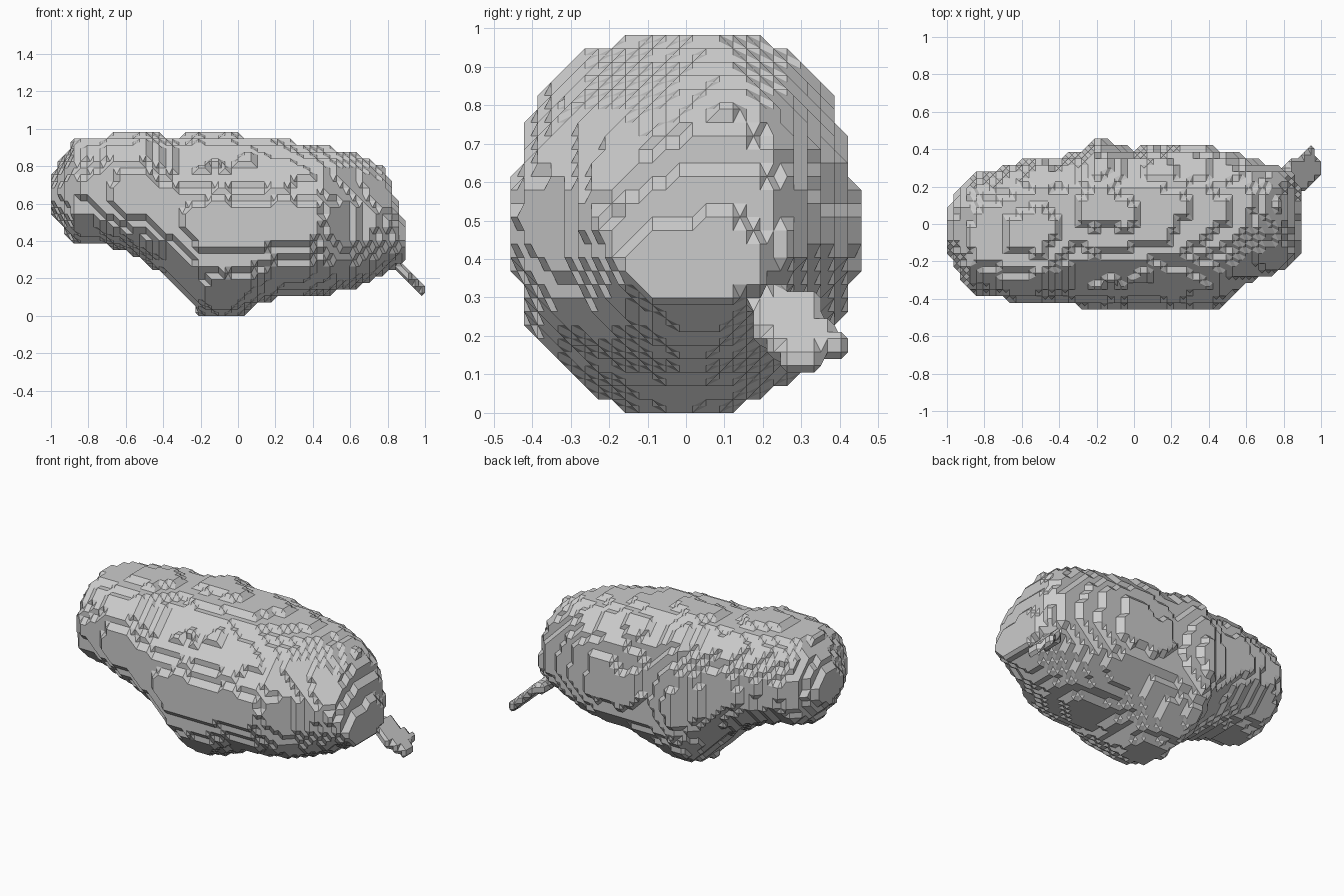
import bpy, bmesh, math
from itertools import product
from mathutils import Vector, noise

if "Cube" in bpy.data.objects:
    bpy.data.objects.remove(bpy.data.objects["Cube"])

H = 2 / 57                     # cell size
NX, NY, NZ = 57, 26, 28

# stations along the body: x, z low, z high, y front, y back
STATIONS = [
    (-1.00, .57, .73, -.14, .08), (-.96, .51, .81, -.20, .13), (-.92, .44, .88, -.29, .21),
    (-.87, .39, .94, -.37, .26), (-.76, .39, .96, -.38, .28), (-.62, .35, .97, -.42, .33),
    (-.50, .29, .98, -.42, .36), (-.40, .22, .96, -.42, .36), (-.30, .12, .96, -.43, .39),
    (-.20, .01, .98, -.455, .455), (-.10, .00, .97, -.455, .42), (.00, .00, .97, -.455, .39),
    (.08, .04, .96, -.455, .41), (.22, .10, .94, -.455, .42), (.38, .11, .91, -.455, .42),
    (.48, .12, .90, -.42, .40), (.60, .14, .88, -.33, .36), (.70, .18, .83, -.28, .32),
    (.77, .22, .79, -.25, .31), (.82, .26, .71, -.22, .29), (.86, .27, .58, -.19, .25),
    (.895, .28, .44, -.16, .20)]

# the thin leaf: x, y low, y high, z
LEAF = [(.80, .18, .30, .29), (.86, .18, .35, .28), (.91, .19, .37, .22),
        (.95, .21, .42, .16), (.97, .25, .37, .15), (1.0, .25, .33, .15)]


def sample(table, x):
    if not table[0][0] <= x <= table[-1][0]:
        return None
    for a, b in zip(table, table[1:]):
        if x <= b[0]:
            t = (x - a[0]) / (b[0] - a[0])
            return [p + (q - p) * t for p, q in zip(a[1:], b[1:])]


def in_body(x, y, z):
    s = sample(STATIONS, x)
    if not s:
        return False
    z0, z1, y0, y1 = s
    tilt = min(1, max(0, (x + .5) / .2))      # the right part leans back
    yc = (y0 + y1) / 2
    zw = z0 + (z1 - z0) * (.48 if y < yc else .46)
    if z > zw:
        yc += .09 * tilt * min(1, (z - zw) / .2)
        v = (z - zw) / (z1 - zw)
        power = 2.3 - .35 * tilt if y < yc else 2.3
    else:
        v = (zw - z) / (zw - z0)
        power = 2.05
    u = (yc - y) / (yc - y0) if y < yc else (y - yc) / (y1 - yc)
    rough = noise.noise(Vector((x, y, z)) * 8) * .06
    return u ** power + v ** power < 1.01 + rough


def in_leaf(x, y, z):
    s = sample(LEAF, x)
    return bool(s) and s[0] < y < s[1] and abs(z - s[2]) < .034


def position(i, j, k):
    return ((i + .5 - NX / 2) * H, (j + .5 - NY / 2) * H, (k + .5) * H)


def chamfered_cells(name, inside):
    """Surface through the midpoints between filled and empty cells."""
    full = {c for c in product(range(NX), range(NY), range(NZ)) if inside(*position(*c))}
    bm = bmesh.new()
    verts = {}

    def vert(key):
        if key not in verts:
            verts[key] = bm.verts.new(position(*(n / 2 for n in key)))
        return verts[key]

    for base in product(range(-1, NX), range(-1, NY), range(-1, NZ)):
        filled = sum(tuple(b + d for b, d in zip(base, o)) in full
                     for o in product((0, 1), repeat=3))
        if filled in (0, 8):
            continue
        links = {}
        for axis, side in product(range(3), (0, 1)):
            ring = []
            for p, q in ((0, 0), (1, 0), (1, 1), (0, 1)):
                c = list(base)
                c[axis] += side
                c[(axis + 1) % 3] += p
                c[(axis + 2) % 3] += q
                ring.append(tuple(c))
            mids = [tuple(a + b for a, b in zip(ring[n], ring[(n + 1) % 4])) for n in range(4)]
            state = [c in full for c in ring]
            cross = [n for n in range(4) if state[n] != state[(n + 1) % 4]]
            if len(cross) == 2:
                pairs = [cross]
            elif len(cross) == 4:
                pairs = [((n - 1) % 4, n) for n in range(4) if state[n]]
            else:
                pairs = []
            for a, b in pairs:
                links.setdefault(mids[a], []).append(mids[b])
                links.setdefault(mids[b], []).append(mids[a])
        # walk each closed loop in the cell
        while links:
            start = cur = next(iter(links))
            loop, prev = [], None
            while True:
                loop.append(cur)
                a, b = links.pop(cur)
                nxt = b if a == prev or (prev is None) else a
                prev, cur = cur, nxt
                if cur == start:
                    break
            try:
                bm.faces.new([vert(k) for k in loop])
            except ValueError:
                pass
    bmesh.ops.triangulate(bm, faces=bm.faces[:])
    bmesh.ops.recalc_face_normals(bm, faces=bm.faces[:])
    bmesh.ops.dissolve_limit(bm, angle_limit=math.radians(1),
                             verts=bm.verts[:], edges=bm.edges[:])
    mesh = bpy.data.meshes.new(name)
    bm.to_mesh(mesh)
    bm.free()
    obj = bpy.data.objects.new(name, mesh)
    bpy.context.collection.objects.link(obj)
    return obj


# lumpy body with the leaf growing from its right end
chamfered_cells("lumpy_body", lambda x, y, z: in_body(x, y, z) or in_leaf(x, y, z))
